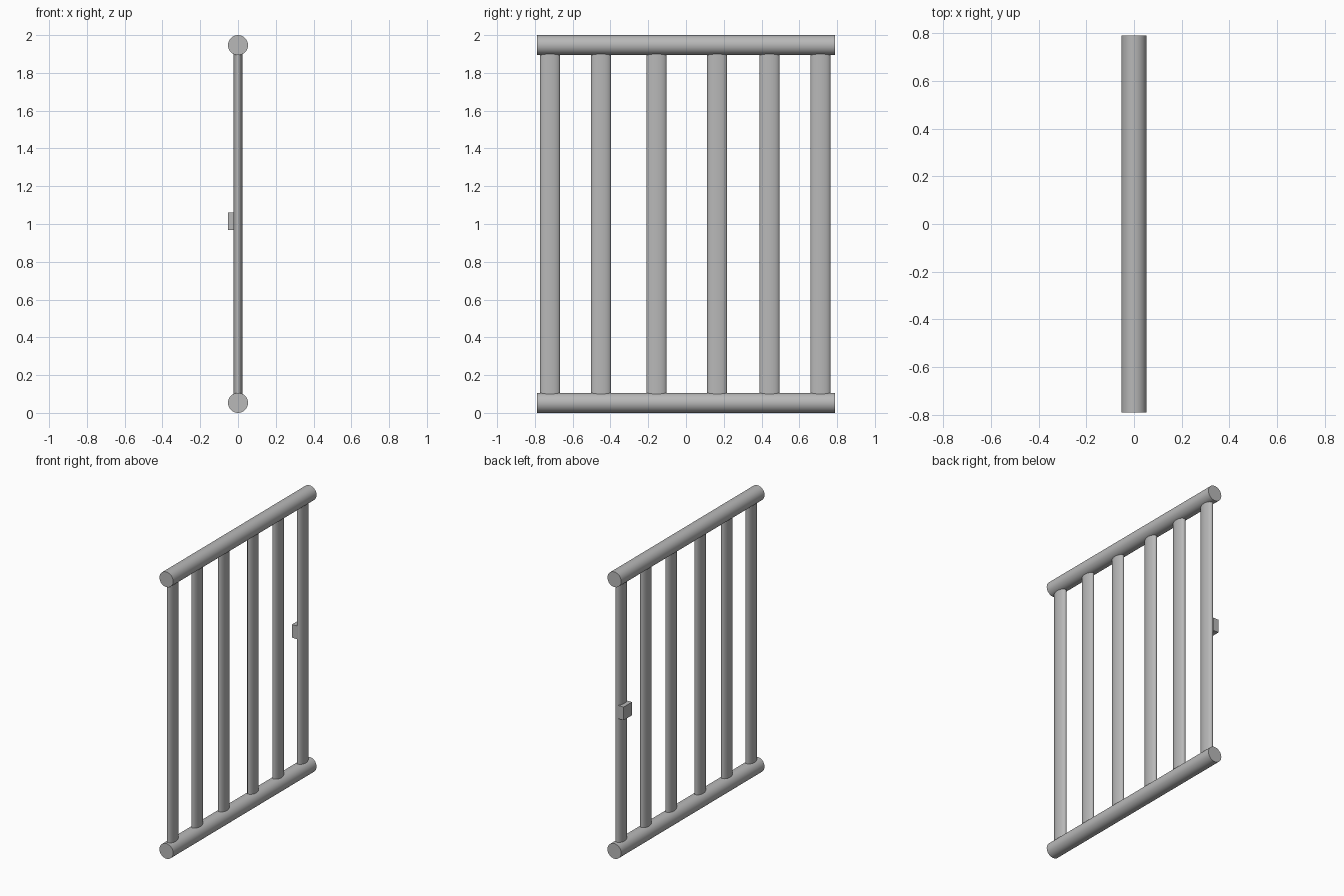
import bpy, math

if "Cube" in bpy.data.objects:
    bpy.data.objects.remove(bpy.data.objects["Cube"])

metal = bpy.data.materials.new("grey_metal")
metal.diffuse_color = (0.48, 0.48, 0.48, 1)
metal.use_nodes = True
metal.node_tree.nodes["Principled BSDF"].inputs["Base Color"].default_value = metal.diffuse_color


def finish(name, smooth=True):
    ob = bpy.context.object
    ob.name = name
    ob.data.materials.append(metal)
    bpy.ops.object.transform_apply(location=False, rotation=True, scale=True)
    if smooth:
        bpy.ops.object.shade_smooth_by_angle(angle=math.radians(40))
    return ob


R = 0.053        # rail radius
HALF = 0.79      # half rail length

# horizontal round rails along y
for name, z in (("bottom_rail", R), ("top_rail", 2 - R)):
    bpy.ops.mesh.primitive_cylinder_add(vertices=32, radius=R, depth=2 * HALF,
                                        location=(0, 0, z),
                                        rotation=(math.pi / 2, 0, 0))
    finish(name)

# flattened upright bars, ends buried in the rails
for i, y in enumerate((-0.72, -0.45, -0.156, 0.165, 0.442, 0.712)):
    bpy.ops.mesh.primitive_cylinder_add(vertices=32, radius=1, depth=2 - 2 * R,
                                        location=(0, y, 1))
    bpy.context.object.scale = (0.024, 0.053, 1)
    finish(f"bar_{i + 1}")

# small latch block on the back of the last bar
bpy.ops.mesh.primitive_cube_add(size=1, location=(-0.032, 0.717, 1.015))
bpy.context.object.scale = (0.042, 0.092, 0.092)
finish("latch_block", smooth=False)
